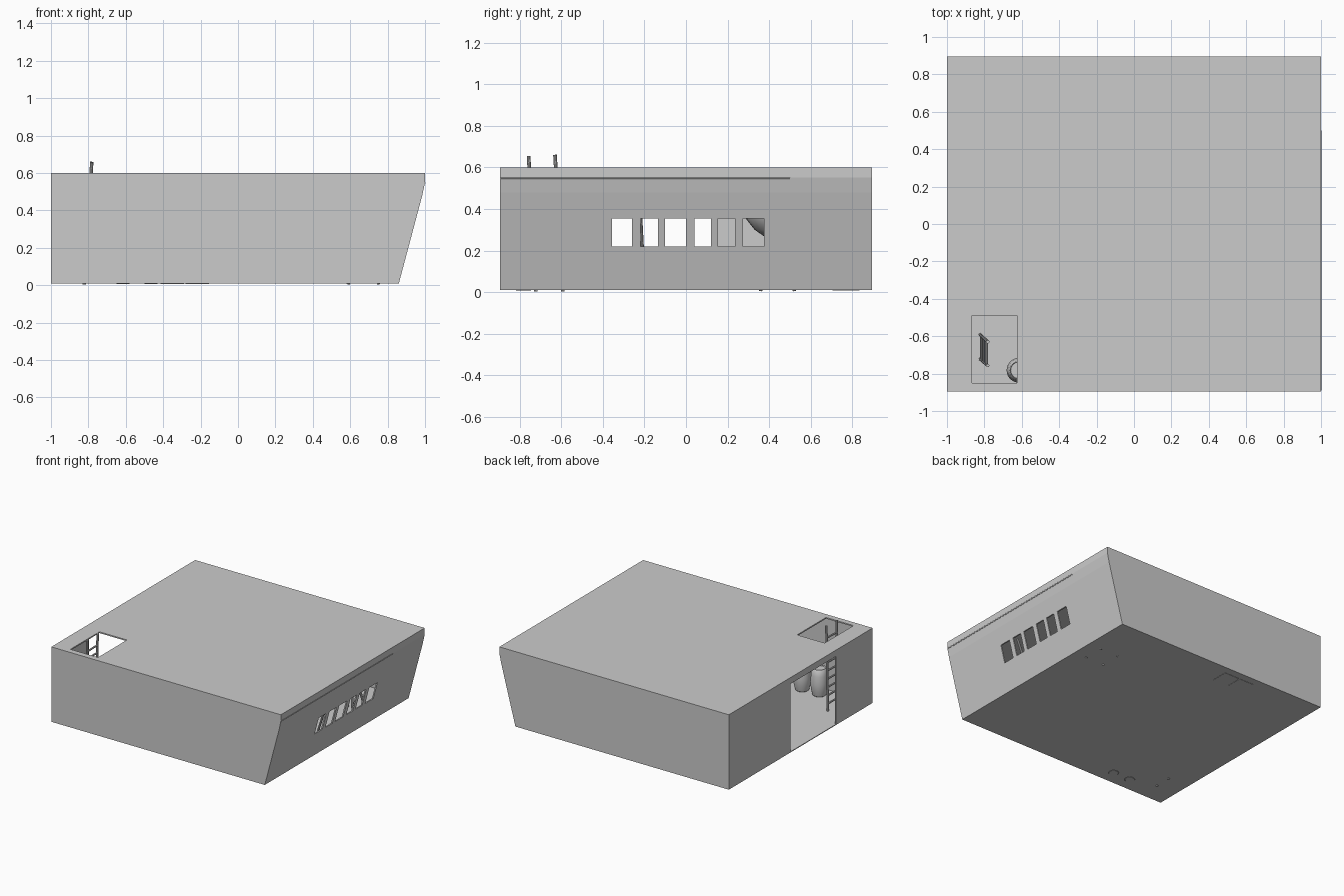
import bpy, bmesh, math
from mathutils import Vector

if "Cube" in bpy.data.objects:
    bpy.data.objects.remove(bpy.data.objects["Cube"])


def new_object(name, bm):
    bmesh.ops.recalc_face_normals(bm, faces=bm.faces[:])
    me = bpy.data.meshes.new(name)
    bm.to_mesh(me)
    bm.free()
    ob = bpy.data.objects.new(name, me)
    bpy.context.collection.objects.link(ob)
    return ob


def box(name, lo, hi):
    bm = bmesh.new()
    bmesh.ops.create_cube(bm, size=1)
    for v in bm.verts:
        v.co = Vector([lo[i] + (v.co[i] + 0.5) * (hi[i] - lo[i]) for i in range(3)])
    return new_object(name, bm)


def prism(name, profile, y0, y1):
    """Extrude an x/z outline along y."""
    bm = bmesh.new()
    face = bm.faces.new([bm.verts.new((x, y0, z)) for x, z in profile])
    ext = bmesh.ops.extrude_face_region(bm, geom=[face])
    bmesh.ops.translate(bm, vec=(0, y1 - y0, 0),
                        verts=[g for g in ext["geom"] if isinstance(g, bmesh.types.BMVert)])
    return new_object(name, bm)


def smooth(ob):
    bpy.ops.object.select_all(action='DESELECT')
    ob.select_set(True)
    bpy.context.view_layer.objects.active = ob
    bpy.ops.object.shade_smooth_by_angle(angle=math.radians(35))


def rod(name, a, b, r, sides=10):
    a, b = Vector(a), Vector(b)
    bm = bmesh.new()
    bmesh.ops.create_cone(bm, cap_ends=True, segments=sides, radius1=r, radius2=r,
                          depth=(b - a).length)
    ob = new_object(name, bm)
    ob.data.transform((b - a).to_track_quat('Z', 'Y').to_matrix().to_4x4())
    ob.location = (a + b) / 2
    smooth(ob)
    return ob


def lathe(name, profile, loc, steps=28):
    bm = bmesh.new()
    vs = [bm.verts.new((r, 0, z)) for r, z in profile]
    es = [bm.edges.new(p) for p in zip(vs, vs[1:])]
    bmesh.ops.spin(bm, geom=vs + es, axis=(0, 0, 1), cent=(0, 0, 0),
                   angle=math.tau, steps=steps)
    bmesh.ops.remove_doubles(bm, verts=bm.verts[:], dist=1e-5)
    ob = new_object(name, bm)
    ob.location = loc
    smooth(ob)
    return ob


def cut(target, cutter):
    m = target.modifiers.new("cut", 'BOOLEAN')
    m.operation, m.object, m.solver = 'DIFFERENCE', cutter, 'EXACT'
    bpy.context.view_layer.objects.active = target
    bpy.ops.object.modifier_apply(modifier=m.name)
    bpy.data.objects.remove(cutter)


# Room shell with sloping right wall
T = 0.01
room = prism("room_shell", [(-1, .01), (.86, .01), (.985, .48), (1, .55), (1, .6), (-1, .6)], -.895, .895)
cut(room, prism("room_void", [(-1 + T, .01 + T / 2), (.86 - T, .01 + T / 2), (.985 - T, .48),
                              (1 - T, .55), (1 - T, .6 - T), (-1 + T, .6 - T)], -.895 + T, .895 - T))

# Roof hatch, doorway in the left wall, row of windows in the right wall
cut(room, box("hatch_cut", (-.865, -.85, .5), (-.625, -.49, .7)))
cut(room, box("door_cut", (-1.1, -.44, .016), (-.98, .125, .55)))
for y0, y1 in [(-.355, -.26), (-.22, -.135), (-.1, 0), (.04, .12), (.155, .235), (.275, .375)]:
    cut(room, box("window_cut", (.8, y0, .22), (1.1, y1, .355)))

# Ladder leaning through the hatch
foot = [Vector((-.822, -.722, .004)), Vector((-.822, -.592, .004))]
head = [Vector((-.782, -.757, .655)), Vector((-.782, -.63, .66))]
for i in range(2):
    rod(f"ladder_rail_{i + 1}", foot[i], head[i], .009)
for i in range(9):
    t = .1 + i * .095
    rod(f"ladder_rung_{i + 1}", foot[0].lerp(head[0], t), foot[1].lerp(head[1], t), .007)

# Barrels by the front wall
barrel = [(0, .008), (.035, .008), (.05, .02), (.06, .06), (.066, .12), (.06, .18),
          (.052, .225), (.047, .23), (.044, .222), (0, .222)]
for i, x in enumerate((-.615, -.465)):
    lathe(f"barrel_{i + 1}", barrel, (x, -.782, 0))

# Two crates by the back wall
for i, x in enumerate((-.415, -.28)):
    box(f"crate_{i + 1}", (x, .705, .008), (x + .125, .835, .13))

# Bowl stand with four splayed legs
bowl = [(.0, .25), (.06, .265), (.11, .3), (.15, .35), (.165, .4), (.155, .4),
        (.14, .355), (.1, .31), (.055, .275), (0, .262)]
lathe("bowl", bowl, (.67, .44, 0), 24)
for i in range(4):
    a = math.pi / 4 + i * math.pi / 2
    c, s = math.cos(a), math.sin(a)
    rod(f"stand_leg_{i + 1}", (.67 + .115 * c, .44 + .115 * s, .006),
        (.67 + .05 * c, .44 + .05 * s, .27), .009)

# Pole leaning between two windows
rod("leaning_pole", (.79, -.2, .016), (.91, -.218, .36), .008)

# Pipe along the front and right walls
rod("front_pipe", (-.98, -.89, .547), (.995, -.89, .547), .005)
rod("side_pipe", (.996, -.89, .547), (.996, .5, .547), .006)
